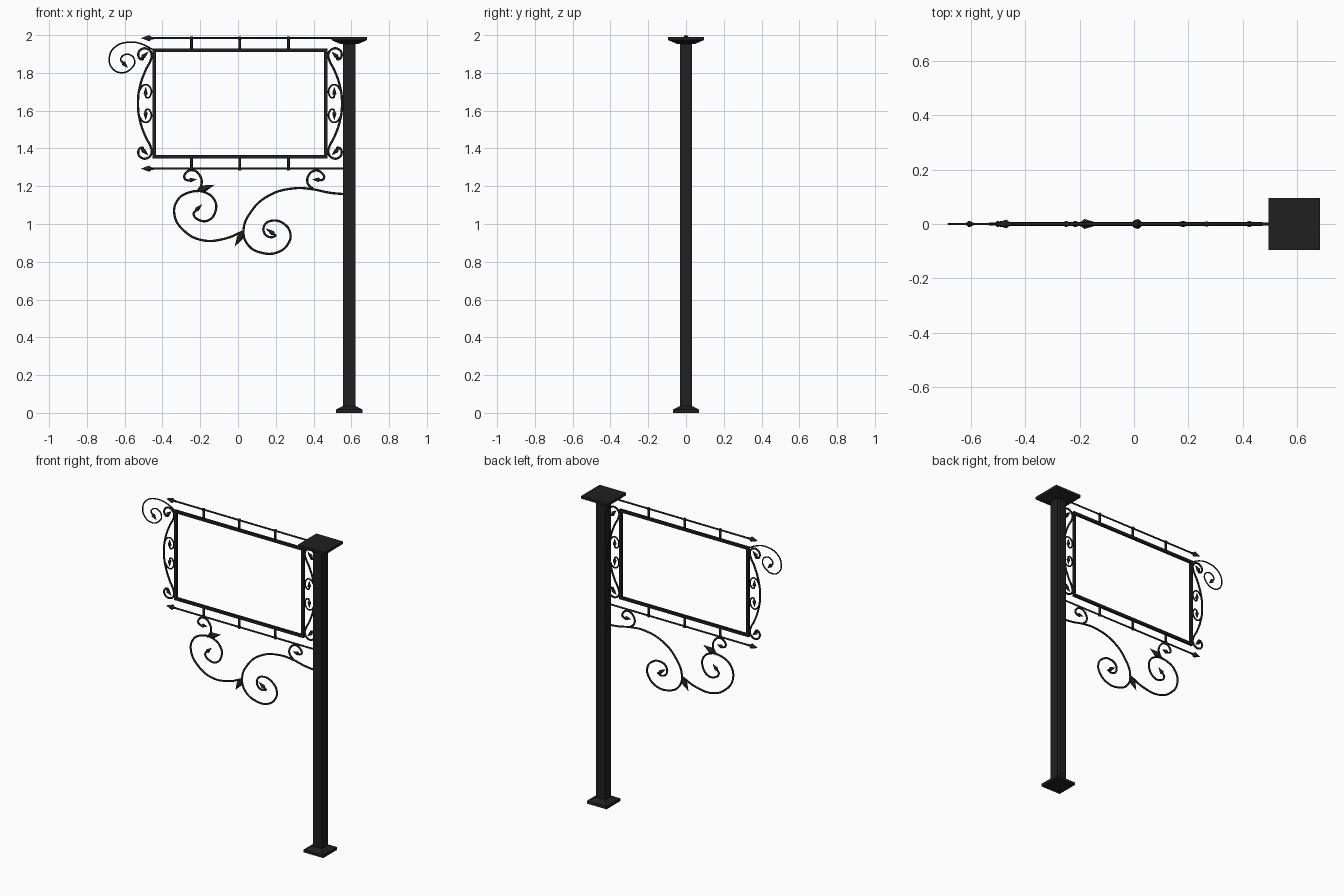
import bpy, bmesh
from mathutils import Vector, Matrix

if "Cube" in bpy.data.objects:
    bpy.data.objects.remove(bpy.data.objects["Cube"])

iron = bpy.data.materials.new("black_iron")
iron.diffuse_color = (0.014, 0.014, 0.014, 1)
iron.use_nodes = True
iron.node_tree.nodes["Principled BSDF"].inputs["Base Color"].default_value = iron.diffuse_color

PX = 0.589             # post centre
CX, CZ = 0.0105, 1.638  # sign frame centre


def finish(name, bm, smooth=False):
    bmesh.ops.recalc_face_normals(bm, faces=bm.faces)
    me = bpy.data.meshes.new(name)
    bm.to_mesh(me)
    bm.free()
    me.materials.append(iron)
    if smooth:
        for p in me.polygons:
            p.use_smooth = True
    ob = bpy.data.objects.new(name, me)
    bpy.context.collection.objects.link(ob)
    return ob


def box(name, x0, x1, y, z0, z1):
    bm = bmesh.new()
    bmesh.ops.create_cube(bm, size=1, matrix=Matrix.Translation(((x0 + x1) / 2, 0, (z0 + z1) / 2))
                          @ Matrix.Diagonal((x1 - x0, 2 * y, z1 - z0, 1)))
    return finish(name, bm)


def square_stack(name, levels):
    """Loft of square rings (half width, z) around the post axis."""
    bm = bmesh.new()
    rings = [[bm.verts.new((PX + sx * h, sy * h, z)) for sx, sy in ((-1, -1), (1, -1), (1, 1), (-1, 1))]
             for h, z in levels]
    for a, b in zip(rings, rings[1:]):
        for i in range(4):
            bm.faces.new((a[i], a[(i + 1) % 4], b[(i + 1) % 4], b[i]))
    bm.faces.new(rings[0])
    bm.faces.new(rings[-1])
    return finish(name, bm)


def turned(name, a, b, profile, sides=12):
    """Round part from a to b (x, z); profile = (fraction, radius)."""
    a, b = Vector((a[0], 0, a[1])), Vector((b[0], 0, b[1]))
    d = b - a
    m = Matrix.Translation(a) @ d.to_track_quat('Z', 'Y').to_matrix().to_4x4()
    bm = bmesh.new()
    vs = [bm.verts.new(m @ Vector((r, 0, t * d.length))) for t, r in profile]
    es = [bm.edges.new(p) for p in zip(vs, vs[1:])]
    bmesh.ops.spin(bm, geom=vs + es, cent=a, axis=d.normalized(), angle=6.2831853, steps=sides)
    bmesh.ops.remove_doubles(bm, verts=bm.verts, dist=0.0002)
    return finish(name, bm, True)


def spear(name, a, b, r=0.012):
    turned(name, a, b, [(0, 0), (0.02, r * .4), (.2, r * .45), (.35, r), (.5, r * .8), (.75, r * .4), (1, 0)])


def rod(name, a, b, r):
    turned(name, a, b, [(0, 0), (0, r), (1, r), (1, 0)], 10)


def scroll(name, pts, r):
    cu = bpy.data.curves.new(name, 'CURVE')
    cu.dimensions = '3D'
    cu.bevel_depth = r
    cu.bevel_resolution = 2
    cu.resolution_u = 8
    cu.use_fill_caps = True
    sp = cu.splines.new('BEZIER')
    sp.bezier_points.add(len(pts) - 1)
    for bp, (x, z) in zip(sp.bezier_points, pts):
        bp.co = (x, 0, z)
        bp.handle_left_type = bp.handle_right_type = 'AUTO'
    cu.materials.append(iron)
    ob = bpy.data.objects.new(name, cu)
    bpy.context.collection.objects.link(ob)


# Post with flared foot and cap
square_stack("post", [(0.032, 0.01), (0.032, 1.98)])
square_stack("post_foot", [(0.07, 0), (0.07, 0.018), (0.034, 0.036)])
square_stack("post_cap", [(0.045, 1.952), (0.095, 1.974), (0.095, 1.991)])

# Rectangular sign frame
L, R, B, T, W = -0.452, 0.473, 1.348, 1.928, 0.017
box("frame_top", L, R, 0.008, T - W, T)
box("frame_bottom", L, R, 0.008, B, B + W)
box("frame_left", L, L + W, 0.008, B, T)
box("frame_right", R - W, R, 0.008, B, T)

# Horizontal rods with spear ends and connecting studs
for tag, z, edge in (("upper", 1.984, T), ("lower", 1.293, B)):
    rod(tag + "_rod", (-0.47, z), (PX, z), 0.0055)
    spear(tag + "_rod_tip", (-0.445, z), (-0.514, z), 0.016)
    for x in (-0.246, 0.009, 0.267):
        rod(tag + "_stud", (x, z), (x, edge), 0.007)
        s = 0.009
        turned(tag + "_stud_collar", (x, z - s), (x, z + s),
               [(0, 0), (0, .006), (.25, .01), (.75, .01), (1, .006), (1, 0)])

# Side bows, curled at both ends, mirrored left-right and up-down
bow = [(-.52, 1.724), (-.489, 1.815), (-.463, 1.866), (-.457, 1.899), (-.478, 1.926),
       (-.51, 1.926), (-.528, 1.899), (-.515, 1.873), (-.498, 1.874)]
curl = [(-.527, 1.66), (-.52, 1.709), (-.489, 1.738), (-.463, 1.719), (-.462, 1.684),
        (-.48, 1.668), (-.49, 1.678)]
for side in ("left", "right"):
    mx = (lambda x: x) if side == "left" else (lambda x: 2 * CX - x)
    flip = lambda pts: [(mx(x), 2 * CZ - z) for x, z in pts]
    keep = lambda pts: [(mx(x), z) for x, z in pts]
    scroll(side + "_bow", flip(bow)[::-1] + [(mx(-.53), CZ)] + keep(bow), 0.006)
    for f in (keep, flip):
        scroll(side + "_small_curl", f(curl), 0.0045)
        spear(side + "_curl_bud", *f([(-.489, 1.67), (-.489, 1.728)]), 0.011)
        spear(side + "_bow_bud", *f([(-.515, 1.873), (-.475, 1.912)]), 0.012)

# Thin scroll on the upper outer corner
scroll("corner_scroll", [(-.447, 1.921), (-.51, 1.953), (-.573, 1.963), (-.651, 1.937), (-.681, 1.883),
                         (-.666, 1.825), (-.616, 1.801), (-.563, 1.825), (-.547, 1.862), (-.568, 1.894),
                         (-.605, 1.894), (-.621, 1.868), (-.606, 1.851)], 0.004)
spear("corner_bud", (-.618, 1.864), (-.583, 1.826), 0.012)

# Large bracket scrolls under the sign
scroll("inner_scroll", [(.563, 1.158), (.483, 1.166), (.394, 1.184), (.299, 1.189), (.166, 1.152),
                        (.071, 1.068), (.029, .962), (.055, .887), (.124, .848), (.209, .85),
                        (.267, .898), (.277, .951), (.246, .999), (.182, 1.018), (.14, .993),
                        (.14, .951), (.172, .93), (.203, .94)], 0.006)
spear("inner_bud", (.203, .938), (.145, .978))
scroll("outer_scroll", [(.029, .962), (-.071, .922), (-.188, .914), (-.283, .962), (-.336, 1.046),
                        (-.32, 1.126), (-.256, 1.168), (-.177, 1.168), (-.124, 1.126), (-.119, 1.068),
                        (-.156, 1.02), (-.203, 1.02), (-.235, 1.052), (-.226, 1.07)], 0.006)
spear("outer_bud", (-.232, 1.062), (-.19, 1.105))
spear("junction_bud", (.03, .962), (-.018, .88), 0.018)
spear("branch_bud", (-.215, 1.175), (-.122, 1.208), 0.018)

# Small curls hanging from the lower rod
scroll("outer_hook", [(-.219, 1.168), (-.193, 1.211), (-.203, 1.258), (-.24, 1.285), (-.277, 1.269),
                      (-.283, 1.242), (-.262, 1.229)], 0.006)
spear("outer_hook_bud", (-.27, 1.23), (-.218, 1.237))
scroll("inner_hook", [(.399, 1.184), (.369, 1.216), (.374, 1.258), (.41, 1.283), (.445, 1.269),
                      (.455, 1.242), (.434, 1.229)], 0.006)
spear("inner_hook_bud", (.446, 1.233), (.392, 1.236))
